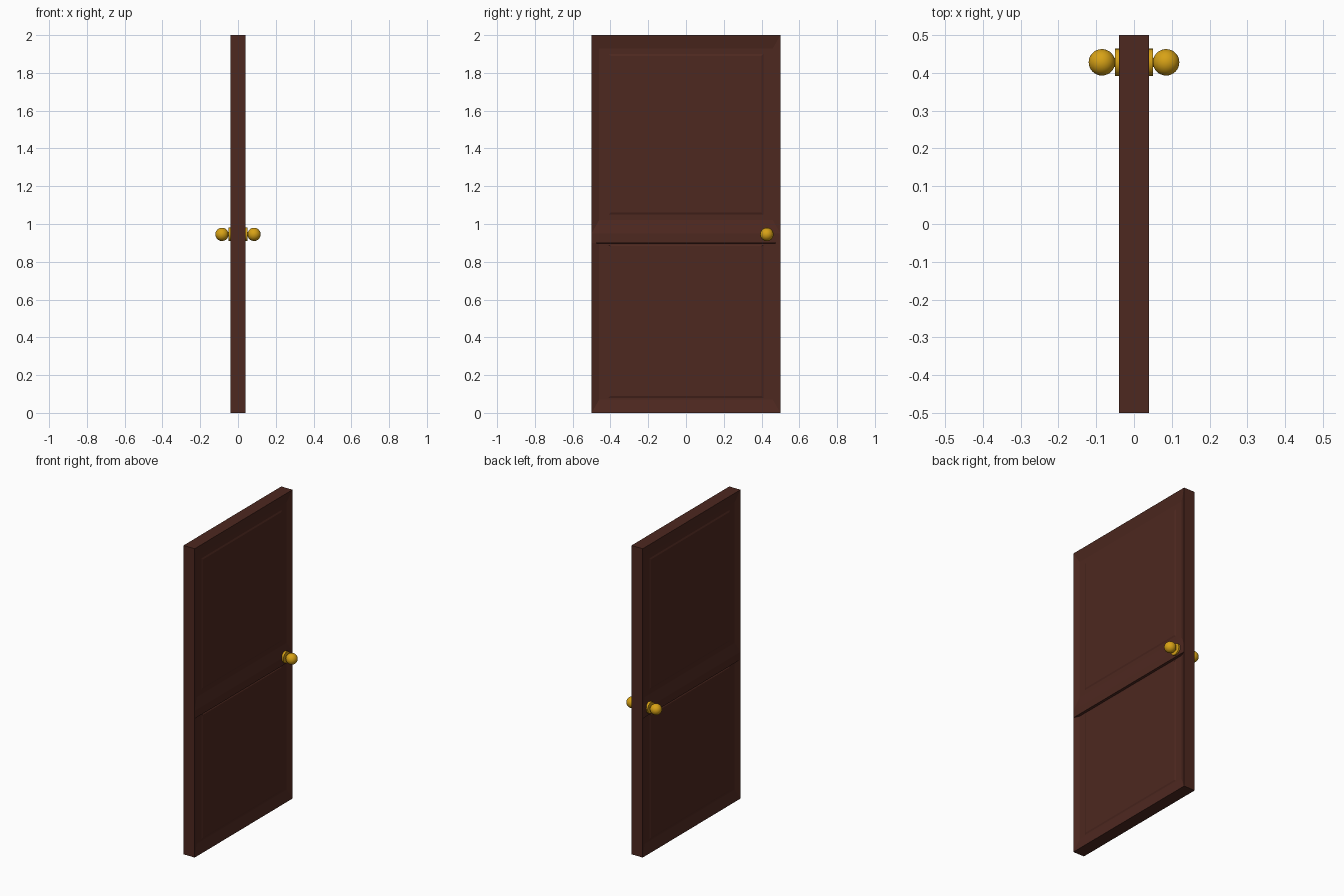
import bpy, bmesh
from math import pi

if "Cube" in bpy.data.objects:
    bpy.data.objects.remove(bpy.data.objects["Cube"])

def material(name, color):
    m = bpy.data.materials.new(name)
    m.diffuse_color = color
    m.use_nodes = True
    m.node_tree.nodes["Principled BSDF"].inputs["Base Color"].default_value = m.diffuse_color
    return m

wood = material("dark_wood", (0.075, 0.021, 0.014, 1))
brass = material("brass", (0.68, 0.36, 0.008, 1))

# nested rectangles of each panel: half width, bottom, top, distance from centre
UPPER = [(0.50, 0.95, 2.00, 0.040), (0.46, 1.02, 1.93, 0.026),
         (0.41, 1.05, 1.90, 0.026), (0.40, 1.06, 1.89, 0.030)]
LOWER = [(0.50, 0.00, 0.90, 0.040), (0.46, 0.07, 0.897, 0.026),
         (0.41, 0.08, 0.890, 0.026), (0.40, 0.09, 0.883, 0.030)]

# door leaf: moulded panels on both faces, closed by the four edges
bm = bmesh.new()

def quad(*pts):
    bm.faces.new([bm.verts.new(p) for p in pts])

def rect(w, z0, z1, x):
    return [(x, -w, z0), (x, w, z0), (x, w, z1), (x, -w, z1)]

for s in (1, -1):
    for rings in (UPPER, LOWER):
        loops = [rect(w, a, b, s * x) for w, a, b, x in rings]
        for p, q in zip(loops, loops[1:]):
            for i in range(4):
                j = (i + 1) % 4
                quad(p[i], p[j], q[j], q[i])
        quad(*loops[-1])
    quad(*rect(0.5, 0.90, 0.95, s * 0.04))  # lock rail
for y in (-0.5, 0.5):
    for a, b in ((0, 0.9), (0.9, 0.95), (0.95, 2)):
        quad((-0.04, y, a), (0.04, y, a), (0.04, y, b), (-0.04, y, b))
for z in (0, 2):
    quad((-0.04, -0.5, z), (0.04, -0.5, z), (0.04, 0.5, z), (-0.04, 0.5, z))
bmesh.ops.remove_doubles(bm, verts=bm.verts, dist=1e-5)
bmesh.ops.recalc_face_normals(bm, faces=bm.faces)
mesh = bpy.data.meshes.new("door_leaf")
bm.to_mesh(mesh)
bm.free()
mesh.materials.append(wood)
bpy.context.collection.objects.link(bpy.data.objects.new("door_leaf", mesh))

def finish(name):
    ob = bpy.context.object
    ob.name = name
    ob.data.materials.append(brass)
    bpy.ops.object.shade_smooth_by_angle()

# round knob, short neck and rose plate on each side
for s, side in ((1, "right"), (-1, "left")):
    for part, r, x0, x1 in (("rose_plate", 0.036, 0.025, 0.05), ("knob_neck", 0.012, 0.045, 0.07)):
        bpy.ops.mesh.primitive_cylinder_add(vertices=32, radius=r, depth=x1 - x0,
            location=(s * (x0 + x1) / 2, 0.428, 0.945), rotation=(0, pi / 2, 0))
        finish(f"{part}_{side}")
    bpy.ops.mesh.primitive_uv_sphere_add(segments=32, ring_count=16, radius=0.035,
        location=(s * 0.085, 0.428, 0.945), rotation=(0, pi / 2, 0))
    finish(f"knob_{side}")
